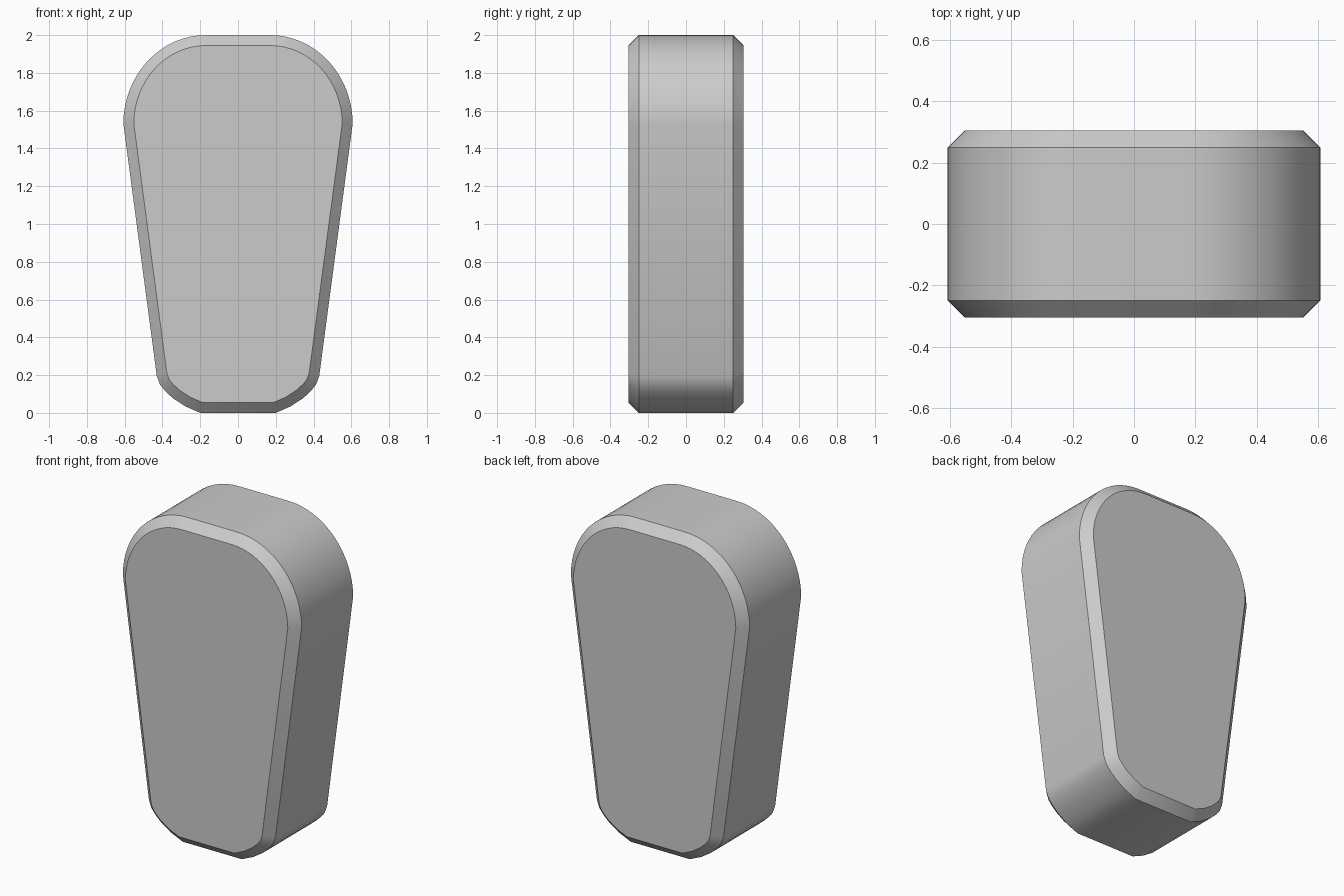
import bpy, bmesh, math

cube = bpy.data.objects.get("Cube")
if cube:
    bpy.data.objects.remove(cube, do_unlink=True)

HALF_DEPTH = 0.25
CHAMFER = 0.055

grey = bpy.data.materials.new("light_grey")
grey.use_nodes = True
colour = (0.6, 0.6, 0.6, 1)
grey.diffuse_color = colour
grey.node_tree.nodes["Principled BSDF"].inputs["Base Color"].default_value = colour

# Half outline: rounded foot, tapered flank, broad rounded shoulder
half = [(0.2, 0), (0.28, 0.035), (0.345, 0.078), (0.385, 0.115),
        (0.413, 0.15), (0.43, 0.195)]
STEPS = 16
for i in range(STEPS + 1):
    a = math.pi / 2 * i / STEPS
    half.append((0.17 + 0.437 * math.cos(a), 1.53 + 0.47 * math.sin(a)))
outline = half + [(-x, z) for x, z in reversed(half)]

# Extrude the outline through the depth
bm = bmesh.new()
front = bm.faces.new([bm.verts.new((x, -HALF_DEPTH, z)) for x, z in outline])
extruded = bmesh.ops.extrude_face_region(bm, geom=[front], use_keep_orig=True)
verts = [g for g in extruded["geom"] if isinstance(g, bmesh.types.BMVert)]
bmesh.ops.translate(bm, verts=verts, vec=(0, 2 * HALF_DEPTH, 0))
bmesh.ops.recalc_face_normals(bm, faces=bm.faces)

# Chamfered rims around the front and back faces
caps = [f for f in bm.faces if abs(f.normal.y) > 0.9]
bmesh.ops.inset_individual(bm, faces=caps, thickness=CHAMFER, depth=CHAMFER,
                           use_even_offset=True)

mesh = bpy.data.meshes.new("tapered_block")
bm.to_mesh(mesh)
bm.free()
mesh.materials.append(grey)
block = bpy.data.objects.new("tapered_block", mesh)
bpy.context.collection.objects.link(block)

# Smooth curves, crisp chamfer edges
bpy.ops.object.select_all(action='DESELECT')
block.select_set(True)
bpy.context.view_layer.objects.active = block
bpy.ops.object.shade_smooth_by_angle(angle=math.radians(30))
